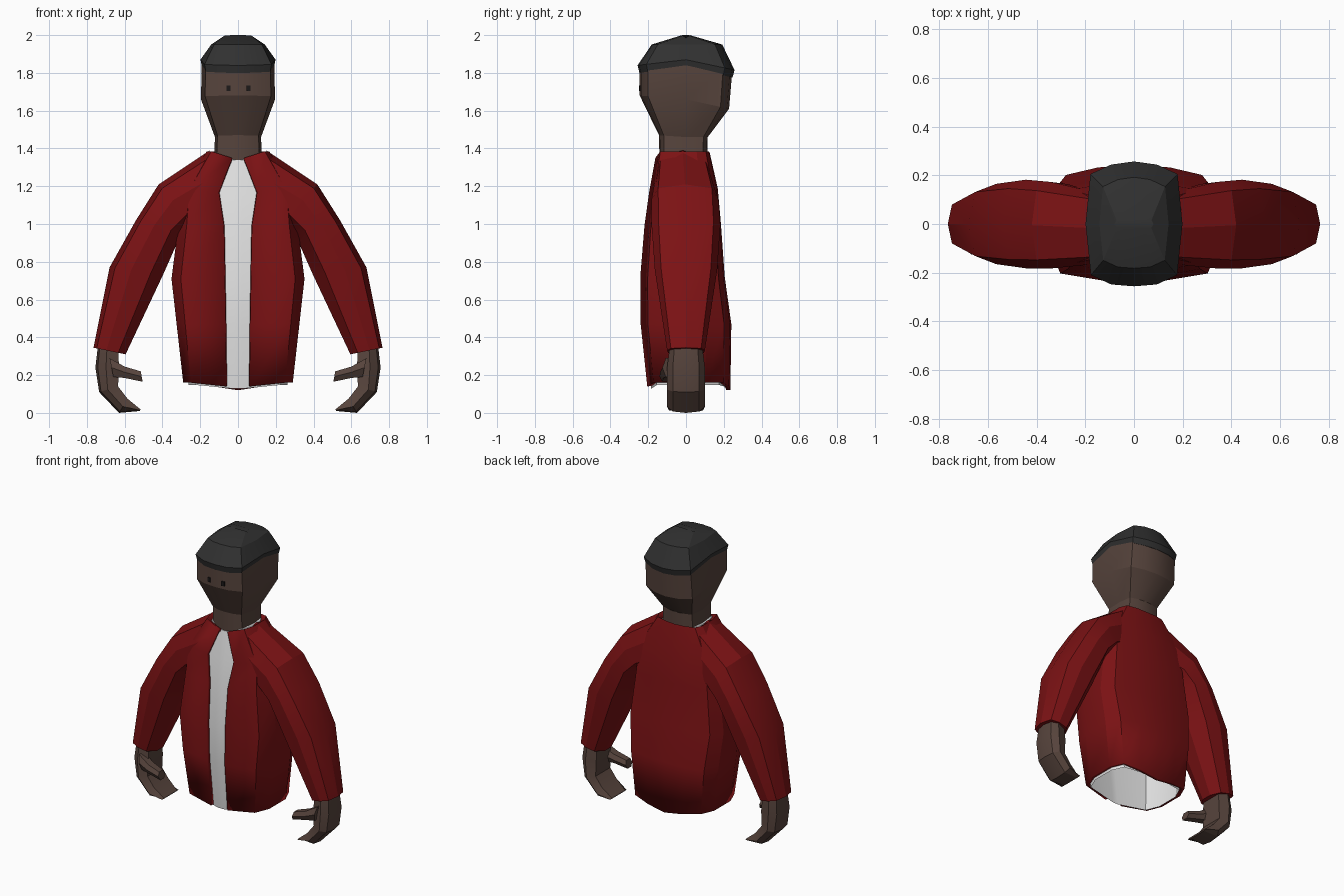
import bpy, bmesh, math
from mathutils import Vector

if "Cube" in bpy.data.objects:
    bpy.data.objects.remove(bpy.data.objects["Cube"])


def material(name, rgb):
    m = bpy.data.materials.new(name)
    m.diffuse_color = (*rgb, 1)
    m.use_nodes = True
    m.node_tree.nodes["Principled BSDF"].inputs["Base Color"].default_value = m.diffuse_color
    return m


RED = material("jacket red", (0.20, 0.006, 0.007))
WHITE = material("shirt white", (0.78, 0.78, 0.78))
SKIN = material("skin brown", (0.095, 0.058, 0.046))
HAIR = material("hair black", (0.030, 0.030, 0.030))
EYE = material("eye black", (0.012, 0.010, 0.010))


def loft(name, rings, mat, closed=True, cap_start=True, cap_end=True):
    """Skin a list of equal-length point rings into one object."""
    bm = bmesh.new()
    rows = [[bm.verts.new(p) for p in r] for r in rings]
    n = len(rows[0])
    for a, b in zip(rows, rows[1:]):
        for i in range(n if closed else n - 1):
            j = (i + 1) % n
            bm.faces.new((a[i], a[j], b[j], b[i]))
    if cap_start:
        bm.faces.new(rows[0])
    if cap_end:
        bm.faces.new(rows[-1])
    bmesh.ops.recalc_face_normals(bm, faces=bm.faces)
    me = bpy.data.meshes.new(name)
    bm.to_mesh(me)
    bm.free()
    me.materials.append(mat)
    ob = bpy.data.objects.new(name, me)
    bpy.context.collection.objects.link(ob)
    return ob


def mirrored(half):
    """Complete a right-hand outline with its left-hand mirror."""
    return half + [(-x, y, z) for x, y, z in reversed(half) if abs(x) > 1e-5]


# ---------- head and hair ----------
def head_ring(sx, yf, yb, zf, zm, zb):
    half = []
    for fx, fy in [(0, -1), (.47, -.97), (.89, -.82), (1, 0), (.9, .8), (.47, .95), (0, 1)]:
        y = -fy * yf if fy < 0 else fy * yb
        z = zm + ((zf if fy < 0 else zb) - zm) * abs(fy)
        half.append((fx * sx, y, z))
    # the ring starts and ends on the centre line
    return half + [(-x, y, z) for x, y, z in reversed(half[1:-1])]


loft("head", [head_ring(*r) for r in [
    (.128, -.14, .11, 1.31, 1.31, 1.31),
    (.122, -.143, .115, 1.47, 1.46, 1.46),
    (.196, -.245, .228, 1.68, 1.66, 1.61),
    (.192, -.246, .245, 1.83, 1.85, 1.81)]], SKIN)

loft("hair", [head_ring(*r) for r in [
    (.191, -.247, .246, 1.80, 1.835, 1.775),
    (.199, -.256, .257, 1.84, 1.87, 1.815),
    (.142, -.182, .192, 1.95, 1.95, 1.95),
    (.080, -.020, .020, 2.00, 1.985, 2.00)]], HAIR)

for side, x in (("left", -.05), ("right", .056)):
    w, h, tilt = .011, .015, .002 * (1 if x > 0 else -1)
    loft(side + "_eye", [[(x + a * w, y + a * tilt, 1.718 + b * h)
                          for a, b in [(-1, -1), (1, -1), (1, 1), (-1, 1)]]
                         for y in (-.248, -.240)], EYE)


# ---------- jacket body and shirt ----------
def body_ring(zf, zs, zb, gap, sx, yf, yb):
    return mirrored([(gap, yf, zf), (.86 * sx, .84 * yf, zs), (sx, .35 * yf, zs),
                     (sx, .45 * yb, zs), (.86 * sx, .84 * yb, zs),
                     (.45 * sx, .97 * yb, (zs + zb) / 2), (0, yb, zb)])


BODY = [
    (.14, .16, .12, .062, .29, -.205, .235),
    (.47, .47, .47, .066, .325, -.24, .24),
    (.72, .71, .72, .070, .352, -.242, .205),
    (.99, 1.0, 1.0, .075, .315, -.22, .185),
    (1.17, 1.18, 1.19, .102, .30, -.195, .168),
    (1.35, 1.385, 1.38, .032, .165, -.162, .125),
]
COLLAR = (1.34, 1.355, 1.36, .03, .115, -.135, .10)
jacket = loft("jacket_body", [body_ring(*r) for r in BODY + [COLLAR]], RED,
              closed=False, cap_start=False, cap_end=False)
mod = jacket.modifiers.new("thickness", 'SOLIDIFY')
mod.thickness = .022
mod.offset = -1

loft("shirt", [body_ring(zf - .012, zs - .012, zb - (.012 if zf > .2 else -.012),
                         .02, sx - .028, yf + .021, yb - .028)
               for zf, zs, zb, gap, sx, yf, yb in BODY], WHITE, cap_start=False)


# ---------- sleeves, hands, thumbs ----------
def limb(name, side, section, stations, mat):
    """Loft a section along stations: outer point, inner point, depth, y centre."""
    outline = section + [(u, -v) for u, v in reversed(section) if v > 0]
    rings = []
    for ox, oz, ix, iz, d, yc in stations:
        rings.append([Vector((side * (ox + (ix - ox) * u), yc + v * d, oz + (iz - oz) * u))
                      for u, v in outline])
    return loft(name, rings, mat)


SLEEVE = [(0, 0), (.1, .8), (.4, 1), (.77, .95), (1, .35)]
HAND = [(0, 0), (.1, .7), (.45, 1), (1, .8)]
THUMB = [(0, .6), (.5, 1), (1, .6)]

for label, s in (("right", 1), ("left", -1)):
    limb(label + "_sleeve", s, SLEEVE, [
        (.15, 1.39, .14, 1.02, .145, -.018),
        (.42, 1.21, .23, 1.00, .178, -.005),
        (.54, 1.02, .30, .95, .182, 0),
        (.68, .77, .395, .735, .165, 0),
        (.765, .345, .595, .31, .10, 0)], RED)
    limb(label + "_hand", s, HAND, [
        (.74, .37, .635, .36, .085, 0),
        (.755, .24, .63, .24, .10, 0),
        (.735, .11, .635, .14, .10, 0),
        (.63, 0, .585, .075, .10, 0),
        (.52, .01, .515, .018, .09, 0)], SKIN)
    limb(label + "_thumb", s, THUMB, [
        (.68, .29, .66, .19, .045, -.08),
        (.60, .245, .60, .185, .042, -.095),
        (.515, .22, .505, .165, .035, -.105)], SKIN)

# keep facets crisp, soften only shallow bends
for ob in bpy.context.collection.objects:
    ob.select_set(True)
    bpy.context.view_layer.objects.active = ob
bpy.ops.object.shade_smooth_by_angle(angle=math.radians(22))
